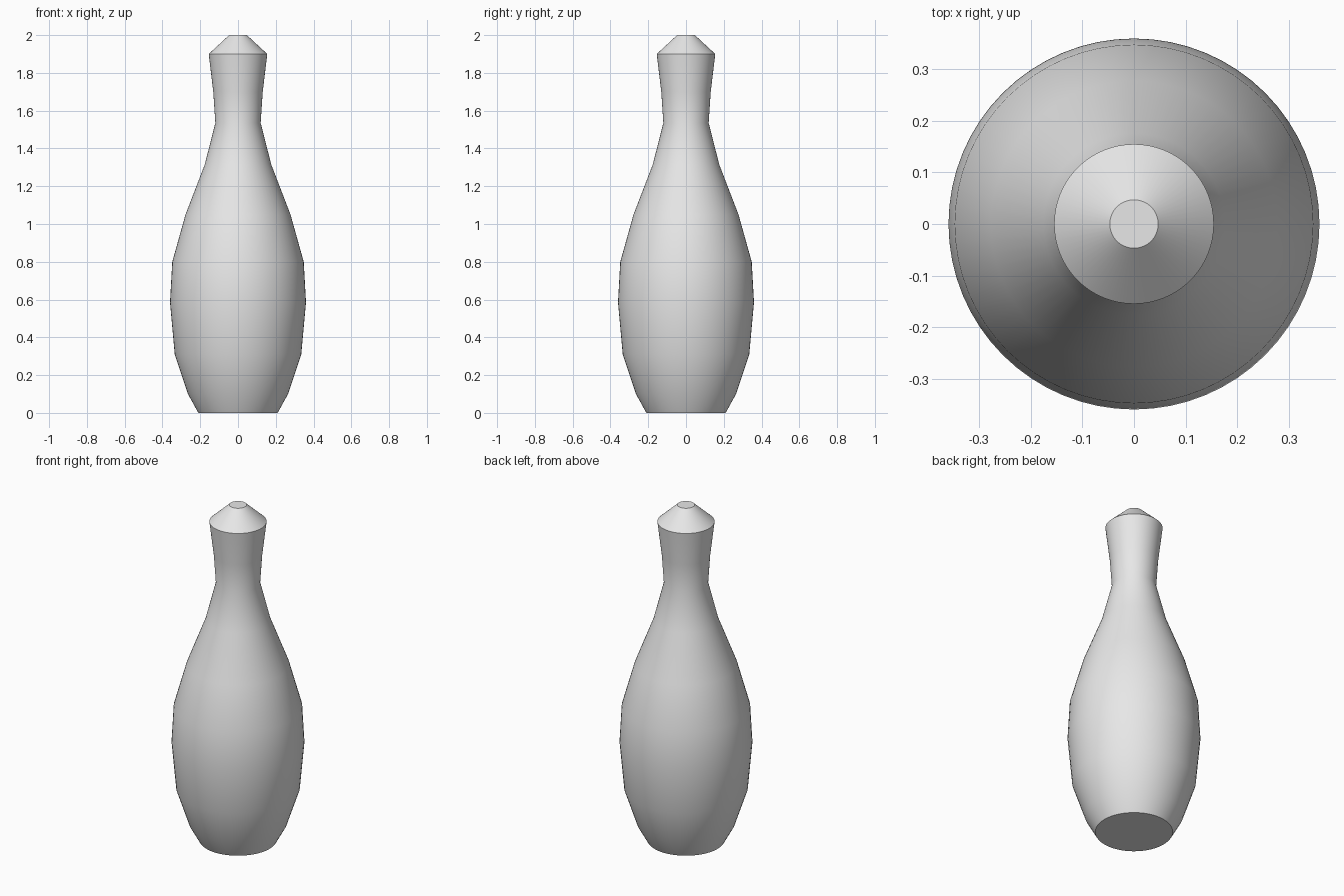
import bpy, bmesh, math

default_cube = bpy.data.objects.get("Cube")
if default_cube:
    bpy.data.objects.remove(default_cube, do_unlink=True)

# Plain grey material
grey = bpy.data.materials.new("plain grey")
grey.use_nodes = True
colour = (0.8, 0.8, 0.8, 1)
grey.diffuse_color = colour
grey.node_tree.nodes["Principled BSDF"].inputs["Base Color"].default_value = colour

# Pin outline as (radius, height), closed at the axis on both ends
outline = [(0, 0), (0.21, 0), (0.265, 0.1), (0.335, 0.31), (0.36, 0.585),
           (0.348, 0.8), (0.278, 1.05), (0.176, 1.315), (0.12, 1.535),
           (0.131, 1.7), (0.155, 1.9), (0.047, 2), (0, 2)]

# Revolve the outline around the vertical axis
bm = bmesh.new()
verts = [bm.verts.new((r, 0, z)) for r, z in outline]
edges = [bm.edges.new(pair) for pair in zip(verts, verts[1:])]
bmesh.ops.spin(bm, geom=verts + edges, cent=(0, 0, 0), axis=(0, 0, 1),
               angle=math.tau, steps=64, use_merge=True)
bmesh.ops.remove_doubles(bm, verts=bm.verts, dist=0.0001)
bmesh.ops.recalc_face_normals(bm, faces=bm.faces)

mesh = bpy.data.meshes.new("pin_body")
bm.to_mesh(mesh)
bm.free()
mesh.materials.append(grey)
pin = bpy.data.objects.new("pin_body", mesh)
bpy.context.collection.objects.link(pin)

# Smooth sides with crisp edges at the crown and base
bpy.ops.object.select_all(action="DESELECT")
pin.select_set(True)
bpy.context.view_layer.objects.active = pin
bpy.ops.object.shade_smooth_by_angle(angle=math.radians(40))
